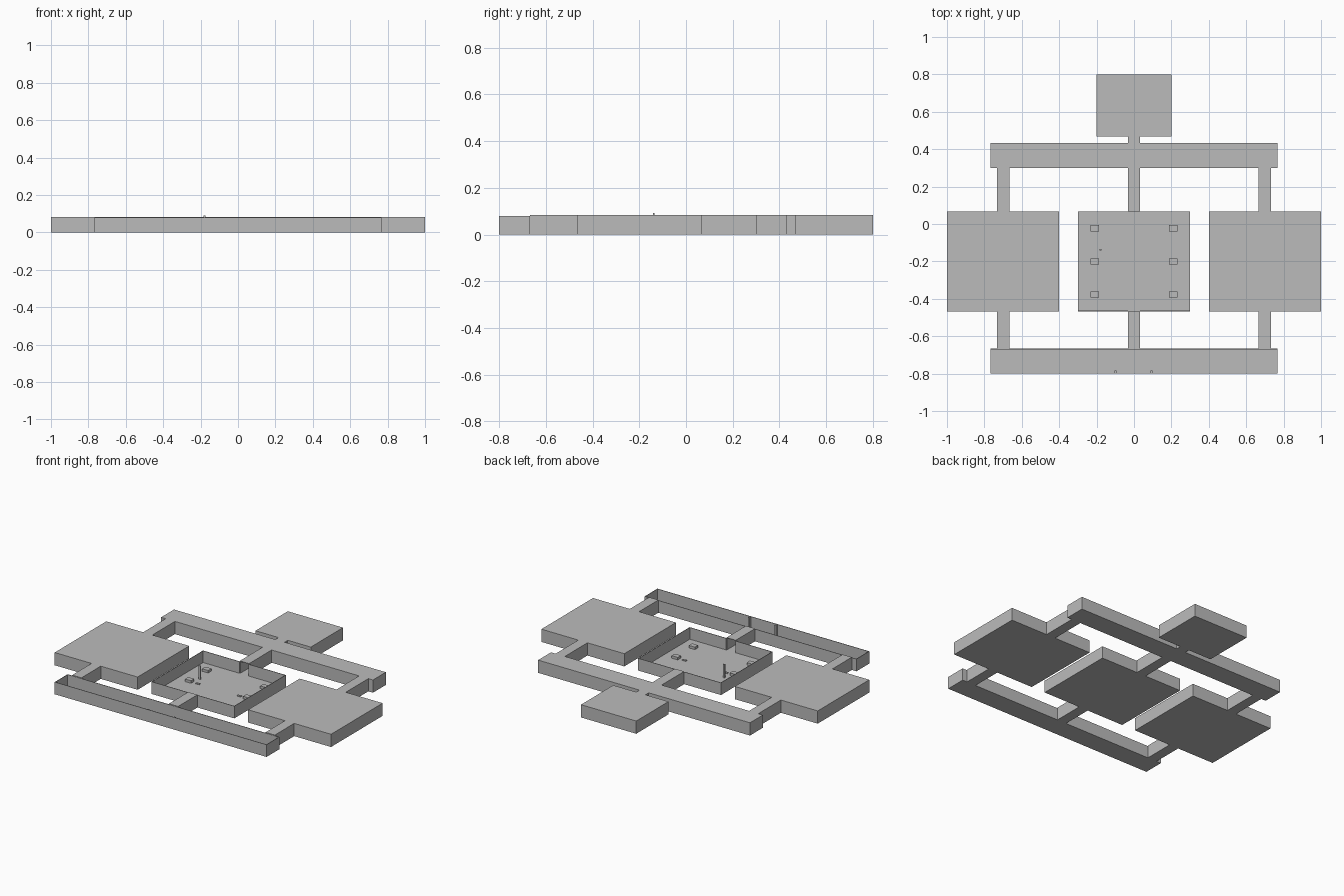
import bpy, bmesh
from mathutils import Matrix, Vector

cube = bpy.data.objects.get("Cube")
if cube:
    bpy.data.objects.remove(cube, do_unlink=True)

U = 1 / 30      # plan unit
T = 0.1         # slab and wall thickness in plan units
WALL_TOP = 2.4
ROOF_TOP = 2.5

grey = bpy.data.materials.new("plain grey")
grey.use_nodes = True
colour = (0.5, 0.5, 0.5, 1)
grey.diffuse_color = colour
grey.node_tree.nodes["Principled BSDF"].inputs["Base Color"].default_value = colour


def add_box(bm, lo, hi):
    lo, hi = Vector(lo) * U, Vector(hi) * U
    m = Matrix.Translation((lo + hi) / 2) @ Matrix.Diagonal((*(hi - lo), 1))
    bmesh.ops.create_cube(bm, size=1, matrix=m)


def finish(name, bm):
    mesh = bpy.data.meshes.new(name)
    bm.to_mesh(mesh)
    bm.free()
    mesh.materials.append(grey)
    obj = bpy.data.objects.new(name, mesh)
    bpy.context.collection.objects.link(obj)


def box(name, x, y, z):
    bm = bmesh.new()
    add_box(bm, (x[0], y[0], z[0]), (x[1], y[1], z[1]))
    finish(name, bm)


def space(name, x, y, roof=True, ends=True, doors=False):
    """Floor, thin walls and optional roof; doors opens the middle of both end walls."""
    bm = bmesh.new()
    add_box(bm, (x[0], y[0], 0), (x[1], y[1], T))
    for a in (x[0], x[1] - T):
        add_box(bm, (a, y[0], T), (a + T, y[1], WALL_TOP))
    if ends:
        spans = [(x[0] + T, -1), (1, x[1] - T)] if doors else [(x[0] + T, x[1] - T)]
        for b in (y[0], y[1] - T):
            for s in spans:
                add_box(bm, (s[0], b, T), (s[1], b + T, WALL_TOP))
    if roof:
        add_box(bm, (x[0], y[0], WALL_TOP), (x[1], y[1], ROOF_TOP))
    finish(name, bm)


# Rooms
space("central_room", (-9, 9), (-14, 2), roof=False, doors=True)
space("left_room", (12, 30), (-14, 2))
space("right_room", (-30, -12), (-14, 2))
space("back_room", (-6, 6), (14, 24))

# Long corridors
space("front_corridor", (-23, 23), (-24, -20), roof=False)
space("back_corridor", (-23, 23), (9, 13))

# Short passages joining rooms and corridors
for side, cx in (("right", -21), ("middle", 0), ("left", 21)):
    space(side + "_front_passage", (cx - 1, cx + 1), (-20, -14), ends=False)
    space(side + "_back_passage", (cx - 1, cx + 1), (2, 9), ends=False)
space("back_room_passage", (-1, 1), (13, 14), ends=False)

# Furniture in the central room
for side, s in (("right", -1), ("left", 1)):
    for row, cy in enumerate((-11.3, -6, -0.7)):
        cx = s * 6.3
        box(f"{side}_table_{row + 1}", (cx - .65, cx + .65), (cy - .5, cy + .5), (T, .6))
    cx = s * 4.5
    box(side + "_bench", (cx - .4, cx + .4), (cy - 5.5, cy - 5.1), (T, .25))

# Upright posts
box("room_post", (-5.55, -5.2), (-4.25, -4.05), (T, 2.75))
for side, cx in (("right", -2.95), ("left", 2.8)):
    box(side + "_corridor_post", (cx - .15, cx + .15), (-23.9, -23.5), (T, 2.3))
